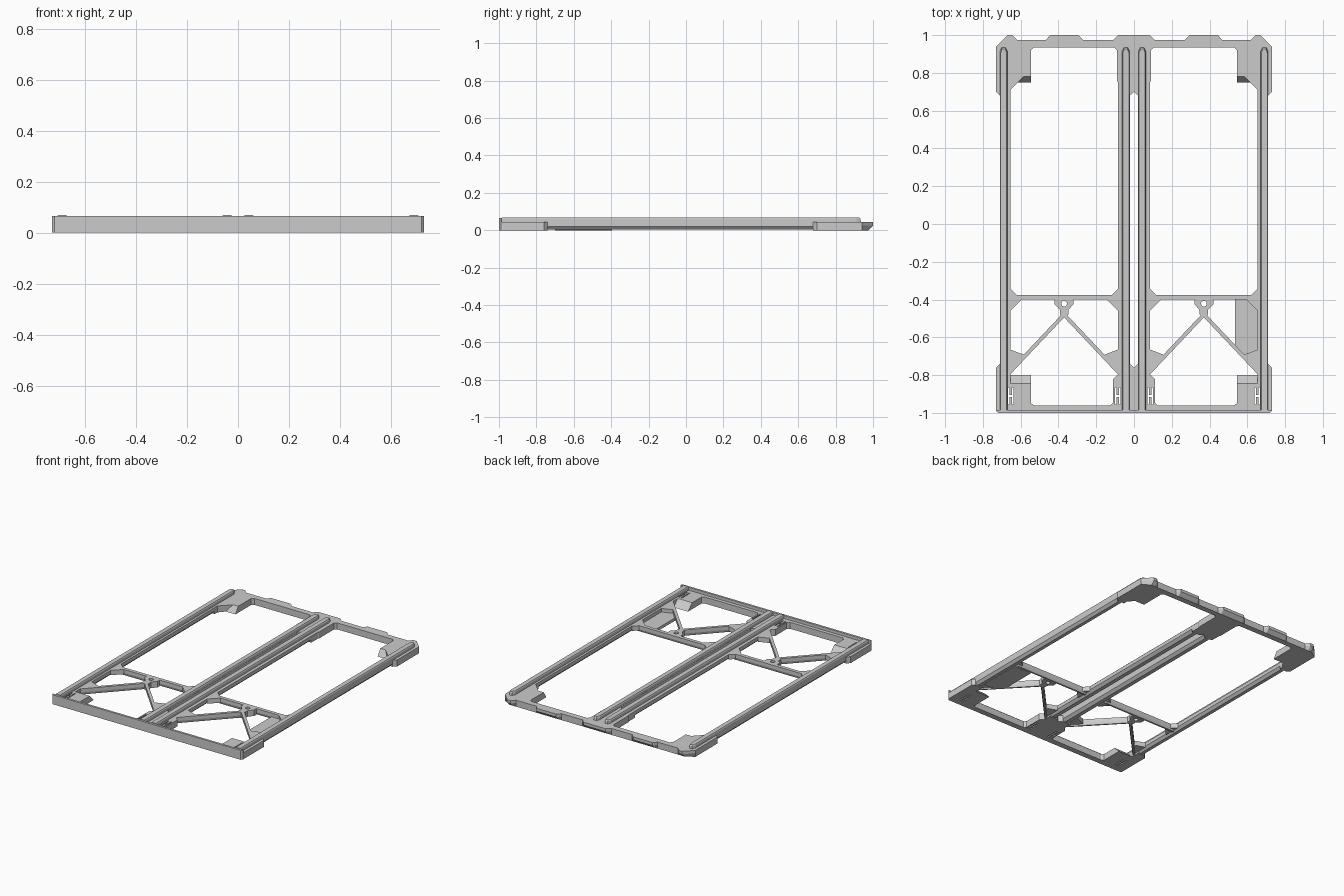
import bpy, bmesh, math
from mathutils import Vector

if "Cube" in bpy.data.objects:
    bpy.data.objects.remove(bpy.data.objects["Cube"])

FLOOR, CHAM = 0.045, 0.02      # deck height, start of underside chamfer


def loft(name, rings, mirror=True):
    """Skin a list of equal-length 3D rings; faces on the x=0 seam are left open."""
    bm = bmesh.new()
    vs = [[bm.verts.new(p) for p in r] for r in rings]
    n = len(rings[0])
    bm.faces.new(vs[0])
    bm.faces.new(vs[-1])
    for a, b in zip(vs, vs[1:]):
        for i in range(n):
            j = (i + 1) % n
            quad = [a[i], a[j], b[j], b[i]]
            if any(abs(v.co.x) > 1e-5 for v in quad):
                bm.faces.new(quad)
    bmesh.ops.recalc_face_normals(bm, faces=bm.faces)
    me = bpy.data.meshes.new(name)
    bm.to_mesh(me)
    bm.free()
    ob = bpy.data.objects.new(name, me)
    bpy.context.collection.objects.link(ob)
    if mirror:
        ob.modifiers.new("mirror", 'MIRROR').merge_threshold = 0.0005
    return ob


def prism(name, pts, z0, z1, mirror=True):
    return loft(name, [[(x, y, z) for x, y in pts] for z in (z0, z1)], mirror)


def bar(name, a, b, w, flat, zb=0.003):
    """Bar with flat top and chamfered underside running from a to b."""
    a, b = Vector((*a, 0)), Vector((*b, 0))
    d = (b - a).normalized()
    s = Vector((-d.y, d.x, 0))
    sec = [(-w, FLOOR), (w, FLOOR), (w, CHAM), (flat, zb), (-flat, zb), (-w, CHAM)]
    return loft(name, [[p + s * u + Vector((0, 0, z)) for u, z in sec] for p in (a, b)])


def cut(ob, cutter):
    m = ob.modifiers.new("cut", 'BOOLEAN')
    m.operation, m.object, m.solver = 'DIFFERENCE', cutter, 'EXACT'
    cutter.hide_render = True
    cutter.hide_set(True)


# Back frame: toothed edge, corner blocks, undercut teeth and sloping inner tabs
back = [(0, 1), (.085, 1), (.11, .975), (.27, .975), (.295, 1), (.445, 1), (.465, .975),
        (.62, .975), (.645, 1), (.67, 1), (.73, .94), (.73, .70), (.71, .68), (.655, .68),
        (.655, .71), (.585, .78), (.545, .78), (.545, .92), (.53, .935), (.105, .935),
        (.09, .92), (.09, .76), (.085, .75), (.085, .68), (.022, .68), (0, .70)]


def back_ring(z):
    t = 1 - z / FLOOR
    out = []
    for x, y in back:
        if y == 1:
            y -= max(0, .025 - z)
        elif y == .78:
            y -= .03 * t
            x += .035 * t if x > .56 else 0
        out.append((x, y, z))
    return out


loft("back_frame", [back_ring(z) for z in (0, .025, FLOOR)])

# Front frame with corner blocks and sloping inner tabs
front = [(0, -1), (.72, -1), (.73, -.99), (.73, -.76), (.71, -.74), (.655, -.74),
         (.655, -.845), (.545, -.845), (.545, -.95), (.53, -.96), (.125, -.96),
         (.11, -.945), (.11, -.82), (.085, -.795), (.085, -.74), (.022, -.74), (0, -.76)]
front_frame = loft("front_frame", [
    [(x, -.80 if y == -.845 else y, 0) for x, y in front],
    [(x, y, FLOOR) for x, y in front]])

# Latch slots, H-shaped, through the front blocks
for i, cx in enumerate((.652, .086)):
    q = [(-.015, -.045), (-.007, -.045), (-.007, -.006), (.007, -.006), (.007, -.045), (.015, -.045)]
    h = q + [(-x, -y) for x, y in q]
    cut(front_frame, prism(f"latch_slot_cutter_{i}", [(cx + x, -.91 + y) for x, y in h], -.02, .08))

# Front wall
prism("front_wall", [(0, -1), (.72, -1), (.73, -.99), (.73, -.985), (0, -.985)], FLOOR, .065)

# Long rails and the raised ribs on them
bar("outer_rails", (.6825, -.74), (.6825, .68), .0275, .012)
bar("inner_rails", (.0535, -.74), (.0535, .68), .0315, .014)
for name, cx in (("outer_ribs", .690), ("inner_ribs", .043)):
    rings = []
    for z, w, e in ((FLOOR, .020, .935), (.062, .020, .932), (.069, .016, .927)):
        rings.append([(cx + x, y, z) for x, y in (
            (-w, -.985), (w, -.985), (w, e - .022), (w * .5, e), (-w * .5, e), (-w, e - .022))])
    loft(name, rings)

# Cross bars and diagonal braces
MID = .37
bar("cross_bars", (.085, -.3875), (.655, -.3875), .0125, .006)
for name, ex in (("inner_brace", .08), ("outer_brace", .66)):
    bar(name, (MID, -.48), (ex, -.787), .010, .005)

# Screw bosses at the brace apex
side = [(.05, -.40), (.05, -.425), (.022, -.455), (.022, -.478), (.008, -.495)]
boss = prism("screw_bosses", [(MID + x, y) for x, y in side] +
             [(MID - x, y) for x, y in reversed(side)], .003, FLOOR)
ring = [(MID + .015 * math.cos(k * math.pi / 12), -.422 + .015 * math.sin(k * math.pi / 12))
        for k in range(24)]
cut(boss, prism("screw_hole_cutter", ring, -.02, .08))

# Gusset triangles where bars meet rails
gussets = {"upper": [(.085, -.375), (.118, -.375), (.085, -.342)],
           "middle": [(.085, -.40), (.145, -.40), (.085, -.46)],
           "lower": [(.085, -.665), (.152, -.69), (.165, -.705), (.085, -.785)]}
for g, pts in gussets.items():
    prism(f"inner_{g}_gusset", pts, .012, FLOOR)
    prism(f"outer_{g}_gusset", [(2 * MID - x, y) for x, y in pts], .012, FLOOR)

# Plain label plate in the right-hand bay
prism("label_plate", [(.535, -.395), (.675, -.395), (.675, -.70), (.585, -.70), (.535, -.65)],
      0, .02, mirror=False)
